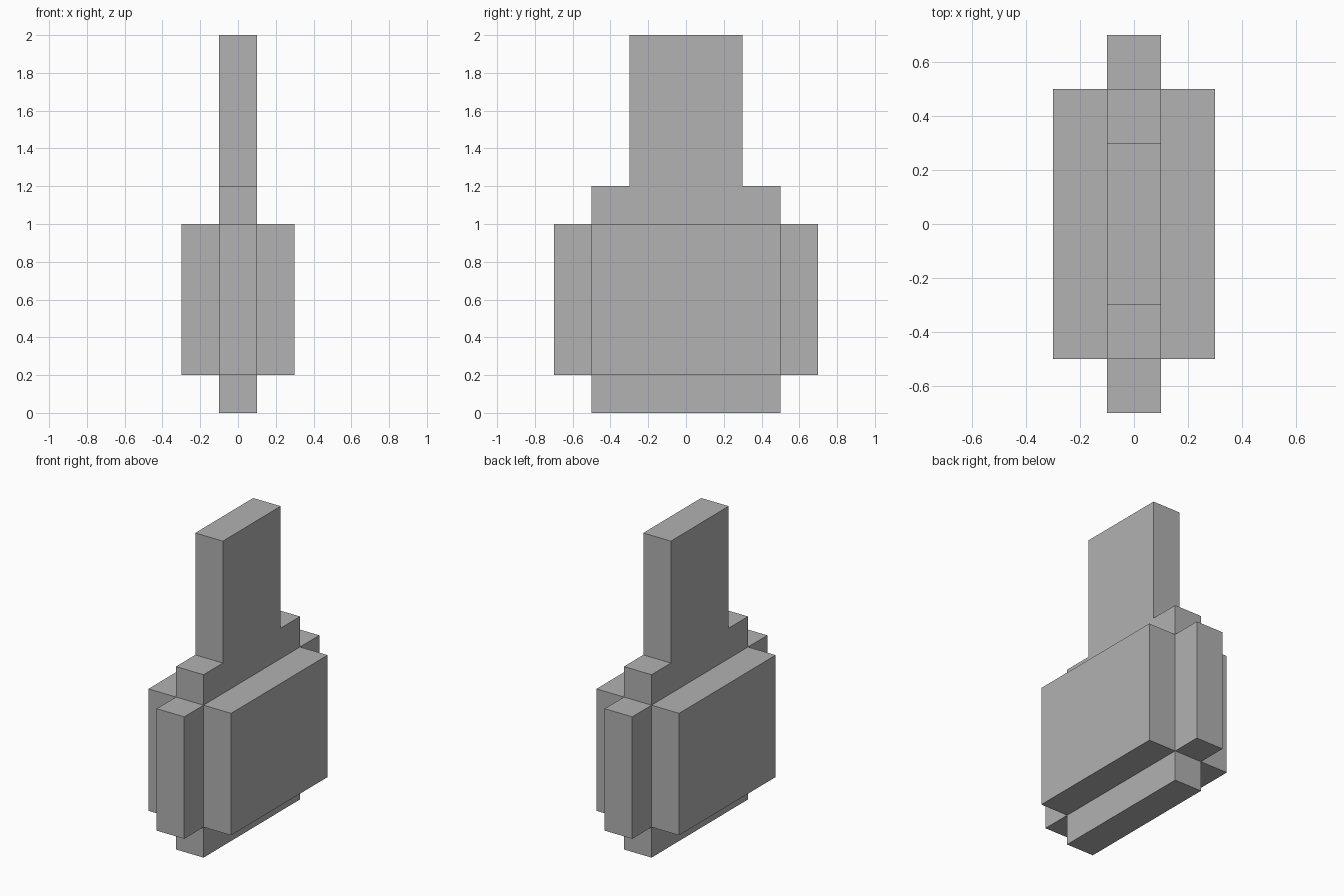
import bpy
import bmesh
from mathutils import Vector

cube = bpy.data.objects.get("Cube")
if cube:
    bpy.data.objects.remove(cube, do_unlink=True)

# Single plain grey
grey = bpy.data.materials.new("plain grey")
grey.use_nodes = True
colour = (0.445, 0.445, 0.445, 1)
grey.diffuse_color = colour
grey.node_tree.nodes["Principled BSDF"].inputs["Base Color"].default_value = colour


def slab(name, profile, x_min, x_max):
    """Extrude a (y, z) outline along x into a flat-sided slab."""
    bm = bmesh.new()
    face = bm.faces.new([bm.verts.new((x_min, y, z)) for y, z in profile])
    extruded = bmesh.ops.extrude_face_region(bm, geom=[face])["geom"]
    moved = [v for v in extruded if isinstance(v, bmesh.types.BMVert)]
    bmesh.ops.translate(bm, verts=moved, vec=Vector((x_max - x_min, 0, 0)))
    bmesh.ops.recalc_face_normals(bm, faces=bm.faces)
    mesh = bpy.data.meshes.new(name)
    bm.to_mesh(mesh)
    bm.free()
    mesh.materials.append(grey)
    obj = bpy.data.objects.new(name, mesh)
    bpy.context.collection.objects.link(obj)
    return obj


# Central spine: foot, end ribs, shoulder and tall upright in one stepped outline
half = [(0.5, 0), (0.5, 0.2), (0.7, 0.2), (0.7, 1.0),
        (0.5, 1.0), (0.5, 1.2), (0.3, 1.2), (0.3, 2.0)]
slab("central_spine", half + [(-y, z) for y, z in reversed(half)], -0.1, 0.1)

# Thick panels on both flanks
panel = [(-0.5, 0.2), (0.5, 0.2), (0.5, 1.0), (-0.5, 1.0)]
slab("left_side_panel", panel, 0.1, 0.3)
slab("right_side_panel", panel, -0.3, -0.1)
